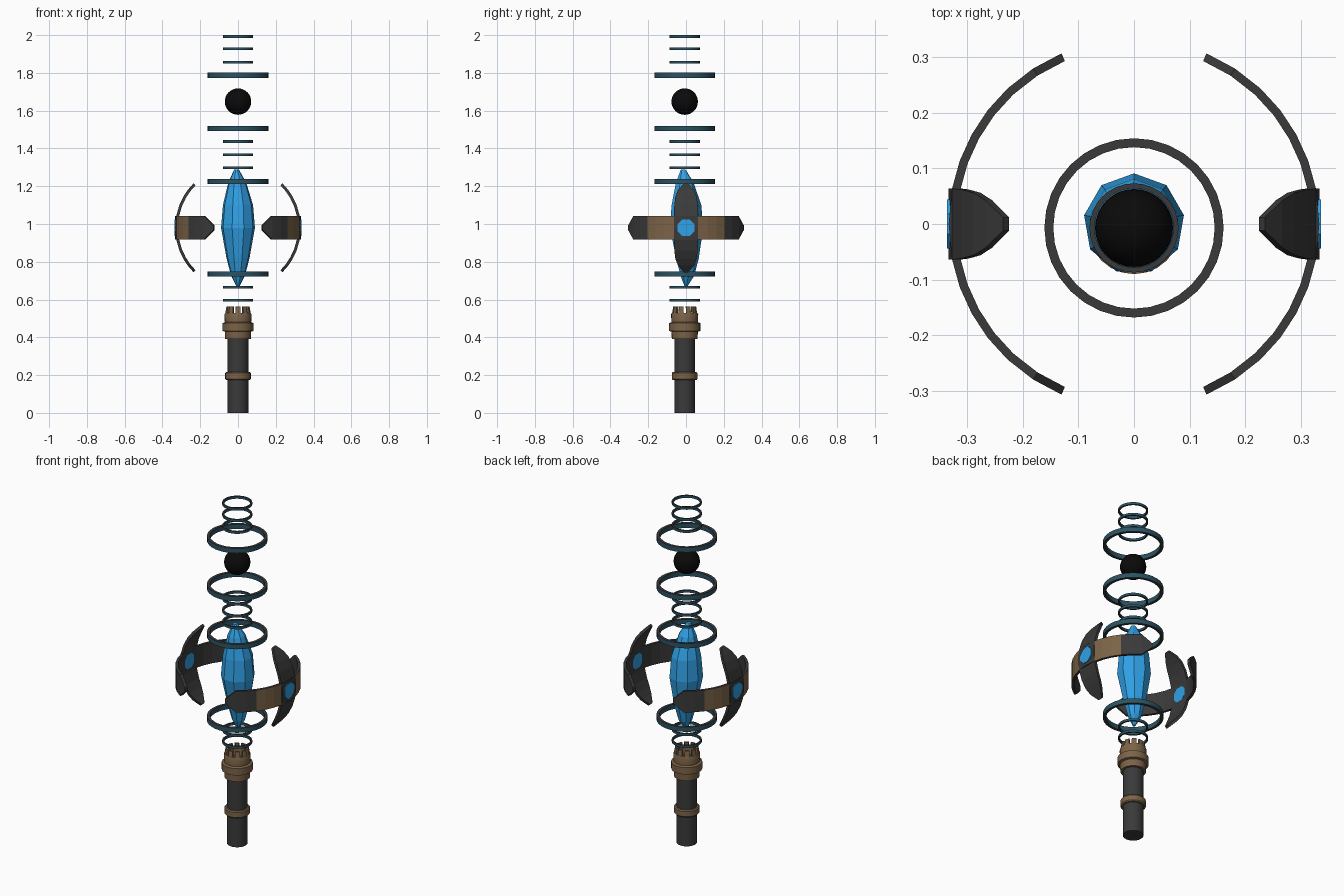
import bpy, bmesh, math
from math import sin, cos, pi, radians

if "Cube" in bpy.data.objects:
    bpy.data.objects.remove(bpy.data.objects["Cube"])

CY = -0.007  # shaft axis sits slightly forward


def mat(name, rgb):
    m = bpy.data.materials.new(name)
    m.diffuse_color = (*rgb, 1)
    m.use_nodes = True
    m.node_tree.nodes["Principled BSDF"].inputs["Base Color"].default_value = m.diffuse_color
    return m


DARK = mat("dark metal", (0.042, 0.042, 0.042))
BROWN = mat("bronze", (0.2, 0.125, 0.065))
BLUE = mat("crystal blue", (0.03, 0.36, 0.8))
TEAL = mat("dark teal", (0.025, 0.085, 0.12))
BLACK = mat("black", (0.003, 0.003, 0.003))


def finish(name, bm, mats, smooth=False):
    bmesh.ops.recalc_face_normals(bm, faces=bm.faces)
    me = bpy.data.meshes.new(name)
    bm.to_mesh(me)
    bm.free()
    for m in mats:
        me.materials.append(m)
    ob = bpy.data.objects.new(name, me)
    bpy.context.collection.objects.link(ob)
    if smooth:
        bpy.context.view_layer.objects.active = ob
        ob.select_set(True)
        bpy.ops.object.shade_smooth_by_angle(angle=radians(35))
        ob.select_set(False)
    return ob


def lathe(name, prof, n, mats, closed=False, smooth=True, phase=0, rule=None):
    """Spin (radius, z, cx, cy) points about the vertical axis."""
    bm = bmesh.new()
    rows = []
    for p in prof:
        r, z, cx, cy = (*p, 0, CY)[:4] if len(p) == 2 else p
        rows.append([bm.verts.new((cx + r * cos(phase + 2 * pi * i / n),
                                   cy + r * sin(phase + 2 * pi * i / n), z)) for i in range(n)])
    k = len(rows)
    for j in range(k if closed else k - 1):
        a, b = rows[j], rows[(j + 1) % k]
        for i in range(n):
            f = bm.faces.new((a[i], a[(i + 1) % n], b[(i + 1) % n], b[i]))
            f.material_index = rule(j) if rule else 0
    if not closed:
        bm.faces.new(rows[0])
        bm.faces.new(rows[-1])
    return finish(name, bm, mats, smooth)


# Handle and bronze fittings
lathe("handle", [(0.055, 0), (0.055, 0.42)], 24, [DARK])
lathe("grip_band", [(0.05, 0.174), (0.063, 0.174), (0.068, 0.18), (0.068, 0.21),
                    (0.063, 0.216), (0.05, 0.216)], 24, [BROWN], closed=True)
lathe("collar", [(0.05, 0.39), (0.068, 0.39), (0.07, 0.43), (0.083, 0.434), (0.083, 0.475),
                 (0.07, 0.48), (0.072, 0.52), (0.068, 0.53), (0.052, 0.53), (0.05, 0.49)],
      24, [BROWN])

# Crown teeth around the collar mouth
bm = bmesh.new()
for t in range(10):
    a0 = 2 * pi * (t + 0.2) / 10
    a1 = a0 + 2 * pi * 0.62 / 10
    v = [bm.verts.new((r * cos(a), CY + r * sin(a), z))
         for r, z in ((0.068, 0.525), (0.062, 0.562), (0.05, 0.562), (0.052, 0.525))
         for a in (a0, a1)]
    for q in ((0, 1, 3, 2), (2, 3, 5, 4), (4, 5, 7, 6), (6, 7, 1, 0), (0, 2, 4, 6), (1, 3, 5, 7)):
        bm.faces.new([v[i] for i in q])
finish("collar_teeth", bm, [BROWN])


# Floating rings: dark top and bottom, teal inner and outer walls
def ring(name, z, r_out, r_in, h):
    lathe(name, [(r_out, z - h), (r_out, z + h), (r_in, z + h), (r_in, z - h)], 32,
          [DARK, TEAL], closed=True, rule=lambda j: 1 if j in (0, 2) else 0)


for i, z in enumerate((0.735, 1.225, 1.506, 1.788)):
    ring(f"large_ring_{i + 1}", z, 0.161, 0.145, 0.014)
for i, z in enumerate((0.597, 0.666, 1.297, 1.366, 1.437, 1.857, 1.927, 1.993)):
    ring(f"small_ring_{i + 1}", z, 0.08, 0.071, 0.007)

# Black orb
bm = bmesh.new()
bmesh.ops.create_uvsphere(bm, u_segments=32, v_segments=16, radius=0.07)
bmesh.ops.translate(bm, verts=bm.verts, vec=(0, CY, 1.648))
finish("orb", bm, [BLACK], True)

# Faceted crystal, slightly leaning
lathe("crystal", [(0.008, 0.67, 0, 0), (0.037, 0.725, 0, 0.006), (0.062, 0.82, 0, 0.006),
                  (0.091, 0.98, 0, 0), (0.081, 1.10, 0, 0), (0.048, 1.22, -0.004, -0.008),
                  (0.013, 1.288, -0.008, -0.015)], 9, [BLUE], smooth=False, phase=pi / 2)

# Guards: curved pointed bands crossing at the sides
R, T, ZC = 0.333, 0.015, 0.98


def arm(name, stations, side, vertical, bronze=None):
    """Bent band; stations are (angle, half width) from the middle to the tip."""
    st = [(-a, w) for a, w in reversed(stations) if a] + stations
    bm = bmesh.new()
    rows = []
    for a, w in st:
        c, s = cos(radians(a)), sin(radians(a))
        row = []
        for r, o in ((R, -w), (R, w), (R - T, w), (R - T, -w)):
            p = (r * c, o, ZC + r * s) if vertical else (r * c, r * s, ZC + o)
            row.append(bm.verts.new((side * p[0], p[1], p[2])))
        rows.append(row)
    for j in range(len(rows) - 1):
        mid = abs(st[j][0] + st[j + 1][0]) / 2
        for i in range(4):
            f = bm.faces.new((rows[j][i], rows[j][(i + 1) % 4],
                              rows[j + 1][(i + 1) % 4], rows[j + 1][i]))
            if bronze and i == 0 and bronze[0] < mid < bronze[1]:
                f.material_index = 1
    bm.faces.new(rows[0])
    bm.faces.new(rows[-1])
    finish(name, bm, [DARK, BROWN])


for side, label in ((-1, "left"), (1, "right")):
    arm(f"{label}_guard_horizontal",
        [(0, 0.062), (11, 0.062), (20, 0.062), (29, 0.062), (38, 0.062), (47, 0.062),
         (57, 0.062), (67, 0.012)], side, False, (11, 38))
    arm(f"{label}_guard_vertical",
        [(0, 0.064), (11, 0.064), (21, 0.062), (30, 0.056), (37, 0.042), (45, 0.012)],
        side, True)
    # Blue gem set through the crossing
    bm = bmesh.new()
    rows = [[bm.verts.new((side * x, 0.048 * cos(pi / 8 + i * pi / 4),
                           ZC + 0.048 * sin(pi / 8 + i * pi / 4))) for i in range(8)]
            for x in (R + 0.003, R - T - 0.004)]
    for i in range(8):
        bm.faces.new((rows[0][i], rows[0][(i + 1) % 8], rows[1][(i + 1) % 8], rows[1][i]))
    bm.faces.new(rows[0])
    bm.faces.new(rows[1])
    finish(f"{label}_guard_gem", bm, [BLUE])
